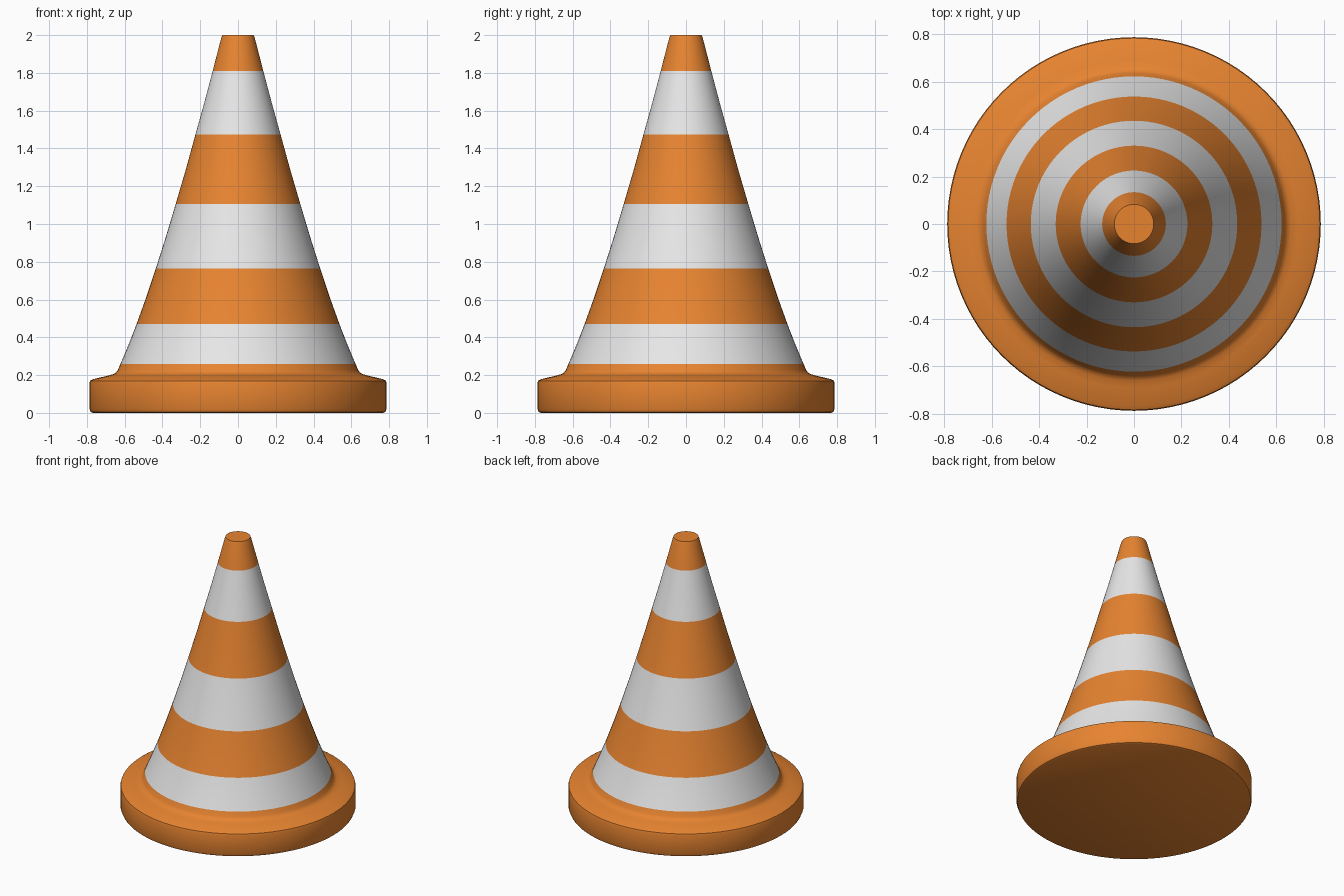
import bpy, bmesh, math

SEGMENTS = 96

cube = bpy.data.objects.get("Cube")
if cube:
    bpy.data.objects.remove(cube, do_unlink=True)


def make_material(name, colour):
    mat = bpy.data.materials.new(name)
    mat.use_nodes = True
    mat.diffuse_color = colour
    mat.node_tree.nodes["Principled BSDF"].inputs["Base Color"].default_value = colour
    return mat


orange = make_material("orange plastic", (0.80, 0.23, 0.03, 1))
white = make_material("white stripe", (0.80, 0.80, 0.80, 1))


def lathe(name, profile, colour_rule):
    """Spin (radius, height) points about z, capping both ends."""
    bm = bmesh.new()
    rings = []
    for r, z in profile:
        rings.append([bm.verts.new((r * math.cos(a), r * math.sin(a), z))
                      for a in (math.tau * i / SEGMENTS for i in range(SEGMENTS))])
    for low, high in zip(rings, rings[1:]):
        for i in range(SEGMENTS):
            j = (i + 1) % SEGMENTS
            bm.faces.new((low[i], low[j], high[j], high[i]))
    bm.faces.new(rings[0][::-1])
    bm.faces.new(rings[-1])
    for face in bm.faces:
        face.material_index = colour_rule(face.calc_center_median().z)
    mesh = bpy.data.meshes.new(name)
    bm.to_mesh(mesh)
    bm.free()
    mesh.materials.append(orange)
    mesh.materials.append(white)
    obj = bpy.data.objects.new(name, mesh)
    bpy.context.collection.objects.link(obj)
    bpy.ops.object.select_all(action="DESELECT")
    obj.select_set(True)
    bpy.context.view_layer.objects.active = obj
    bpy.ops.object.shade_smooth_by_angle(angle=math.radians(40))
    return obj


# Heights of the white bands
STRIPES = [(0.26, 0.47), (0.765, 1.105), (1.475, 1.81)]


def stripe_rule(z):
    return int(any(low < z < high for low, high in STRIPES))


# Rounded base rim, fillet, then the slightly flared cone
base = [(0.77, 0), (0.78, 0.005), (0.787, 0.022), (0.787, 0.155),
        (0.783, 0.17), (0.768, 0.178)]
fillet = [(0.69, 0.197), (0.66, 0.205), (0.645, 0.214), (0.636, 0.228)]
cone = [(0.622, 0.26), (0.58, 0.36), (0.537, 0.47), (0.485, 0.615), (0.435, 0.765),
        (0.381, 0.935), (0.33, 1.105), (0.276, 1.29), (0.225, 1.475),
        (0.179, 1.64), (0.134, 1.81), (0.09, 1.98), (0.083, 2.0)]
lathe("traffic_cone", base + fillet + cone, stripe_rule)
